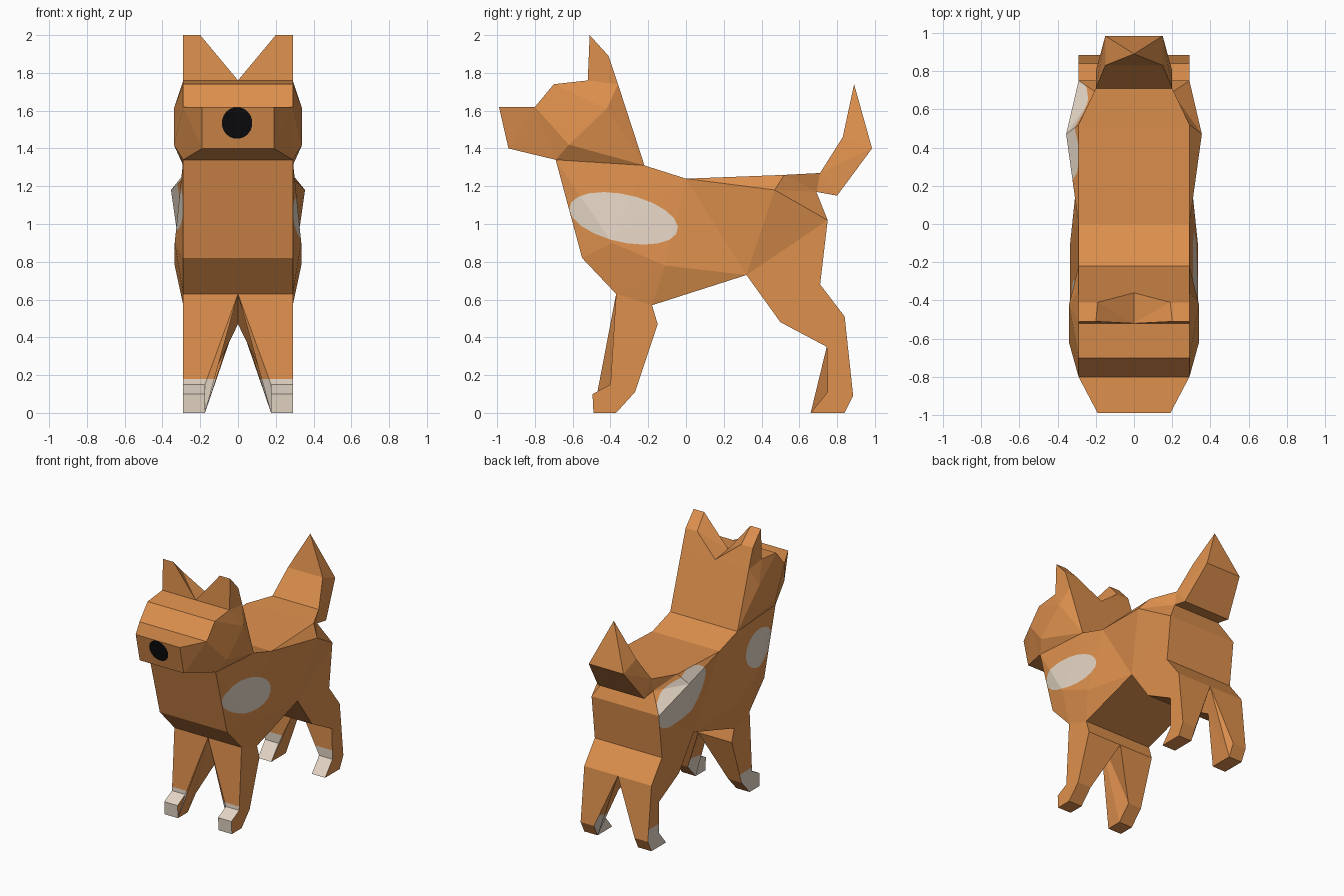
import bpy, bmesh, math
from mathutils import Vector
from mathutils.geometry import delaunay_2d_cdt

if "Cube" in bpy.data.objects:
    bpy.data.objects.remove(bpy.data.objects["Cube"])


def material(name, rgb):
    m = bpy.data.materials.new(name)
    m.diffuse_color = (*rgb, 1)
    m.use_nodes = True
    m.node_tree.nodes["Principled BSDF"].inputs["Base Color"].default_value = m.diffuse_color
    return m


MATS = [material("orange fur", (0.73, 0.28, 0.075)),
        material("cream fur", (0.78, 0.67, 0.56)),
        material("black nose", (0.004, 0.004, 0.005))]
ORANGE, CREAM, BLACK, TEMP = 0, 1, 2, 9
HALF = 0.29      # half width of the animal
LEG = 0.175      # inner side of the paws


def shell(outline, open_edges=(), bulges=(), creases=()):
    """Side profile of (y, z, outer x, inner x) points, mirrored to both sides.
    Bulges are extra side points; open edges are seams to another part."""
    pts = [(*p, HALF, 0)[:4] if len(p) == 2 else (*p, 0)[:4] for p in outline]
    n = len(pts)
    allp = pts + [(*b, 0) for b in bulges]
    edges = [(i, (i + 1) % n) for i in range(n)]
    cdt = delaunay_2d_cdt([Vector(p[:2]) for p in allp], edges + list(creases), [], 1, 1e-5)
    ids = [o[0] for o in cdt[3]]
    bm = bmesh.new()
    for s in (1, -1):
        outer = [bm.verts.new((s * x, y, z)) for y, z, x, _ in allp]
        inner = [bm.verts.new((s * xi, y, z)) for y, z, _, xi in pts]
        for f in cdt[2]:
            bm.faces.new([outer[ids[i]] for i in f])
        for i, j in edges:
            if i not in open_edges:
                bm.faces.new((outer[i], outer[j], inner[j], inner[i]))
        if any(p[3] for p in pts):
            f = bm.faces.new(inner)
            bmesh.ops.triangulate(bm, faces=[f])
    bmesh.ops.remove_doubles(bm, verts=bm.verts[:], dist=1e-4)
    bmesh.ops.recalc_face_normals(bm, faces=bm.faces[:])
    bm.normal_update()
    return bm


def paint(bm, rule, planes, mat):
    """Cut the faces chosen by rule along the planes and colour the inside."""
    for f in bm.faces:
        if rule(f):
            f.material_index = TEMP
    for co, no in planes:
        faces = [f for f in bm.faces if f.material_index == TEMP]
        geom = faces + list({e for f in faces for e in f.edges}) + list({v for f in faces for v in f.verts})
        if faces:
            bmesh.ops.bisect_plane(bm, geom=geom, dist=1e-5, plane_co=co, plane_no=no)
        for f in bm.faces:
            if f.material_index == TEMP and (f.calc_center_median() - co).dot(no) > 0:
                f.material_index = ORANGE
    for f in bm.faces:
        if f.material_index == TEMP:
            f.material_index = mat


def ellipse(centre, u, ru, rv, tilt=0, n=20):
    """Planes around an ellipse whose axes lie along u and z, then tilted."""
    c, u, w = Vector(centre), Vector(u), Vector((0, 0, 1))
    a, b = (u * math.cos(tilt) + w * math.sin(tilt)), (w * math.cos(tilt) - u * math.sin(tilt))
    out = []
    for k in range(n):
        cs, sn = math.cos(2 * math.pi * k / n), math.sin(2 * math.pi * k / n)
        out.append((c + a * ru * cs + b * rv * sn, (a * cs / ru + b * sn / rv).normalized()))
    return out


def finish(name, bm):
    me = bpy.data.meshes.new(name)
    bm.to_mesh(me)
    bm.free()
    for m in MATS:
        me.materials.append(m)
    bpy.context.collection.objects.link(bpy.data.objects.new(name, me))


# head and torso
body = shell(
    [(-.99, 1.62, .19), (-.80, 1.62), (-.70, 1.74), (-.52, 1.76), (-.36, 1.74), (-.22, 1.31),
     (0, 1.24), (.52, 1.26), (.71, 1.27, .2), (.69, 1.17, .2), (.75, 1.02), (.71, .68),
     (.84, .51), (.50, .48), (.32, .73), (-.18, .57), (-.15, .47), (-.37, .63),
     (-.55, .82), (-.69, 1.34), (-.94, 1.40, .19)],
    open_edges=(3, 8, 12, 16),
    bulges=[(-.42, 1.61, .34), (-.62, 1.42, .34), (-.39, .90, .335), (-.11, .78, .335), (.47, 1.18, .355)],
    creases=[(6, 25), (25, 10), (21, 22), (3, 21), (25, 14)])
# cream patches on the flanks, then the nose
along = (0, 1, 0)
paint(body, lambda f: f.normal.x > .3, ellipse((0, -.33, 1.03), along, .29, .125, -.22), CREAM)
paint(body, lambda f: f.normal.x < -.3, ellipse((0, -.46, 1.1), along, .17, .13, -.3), CREAM)
paint(body, lambda f: f.normal.x < -.3 and f.material_index == ORANGE,
      ellipse((0, .48, 1.07), along, .29, .16, -.4), CREAM)
paint(body, lambda f: f.normal.y < -.8 and f.calc_center_median().y < -.9,
      ellipse((-.005, -.96, 1.535), (1, 0, 0), .08, .083), BLACK)
finish("head_and_torso", body)

# ears
finish("ears", shell([(-.52, 1.76), (-.51, 2.0, HALF, .2), (-.41, 1.89, HALF, .19), (-.36, 1.74)], (3,)))

# tail
finish("tail", shell([(.71, 1.27, .2), (.83, 1.46, .15), (.89, 1.74, 0), (.985, 1.40, .15),
                      (.80, 1.15, .2), (.69, 1.17, .2)], (5,)))


# legs with cream socks
def paw(*points):
    return [(y, z, HALF, LEG) for y, z in points]


LEGS = {
    "front_legs": [(-.15, .47), *paw((-.27, .11), (-.37, 0), (-.49, 0), (-.495, .10), (-.40, .15)), (-.37, .63)],
    "hind_legs": [(.84, .51), *paw((.885, .09), (.84, 0), (.66, 0), (.75, .11)),
                  (.745, .35, HALF, .06), (.50, .48)],
}
for name, outline in LEGS.items():
    bm = shell(outline, (6,))
    paint(bm, lambda f: f.normal.x < -.5 or f.normal.y < -.3,
          [(Vector((0, 0, .18)), Vector((0, 0, 1)))], CREAM)
    finish(name, bm)
